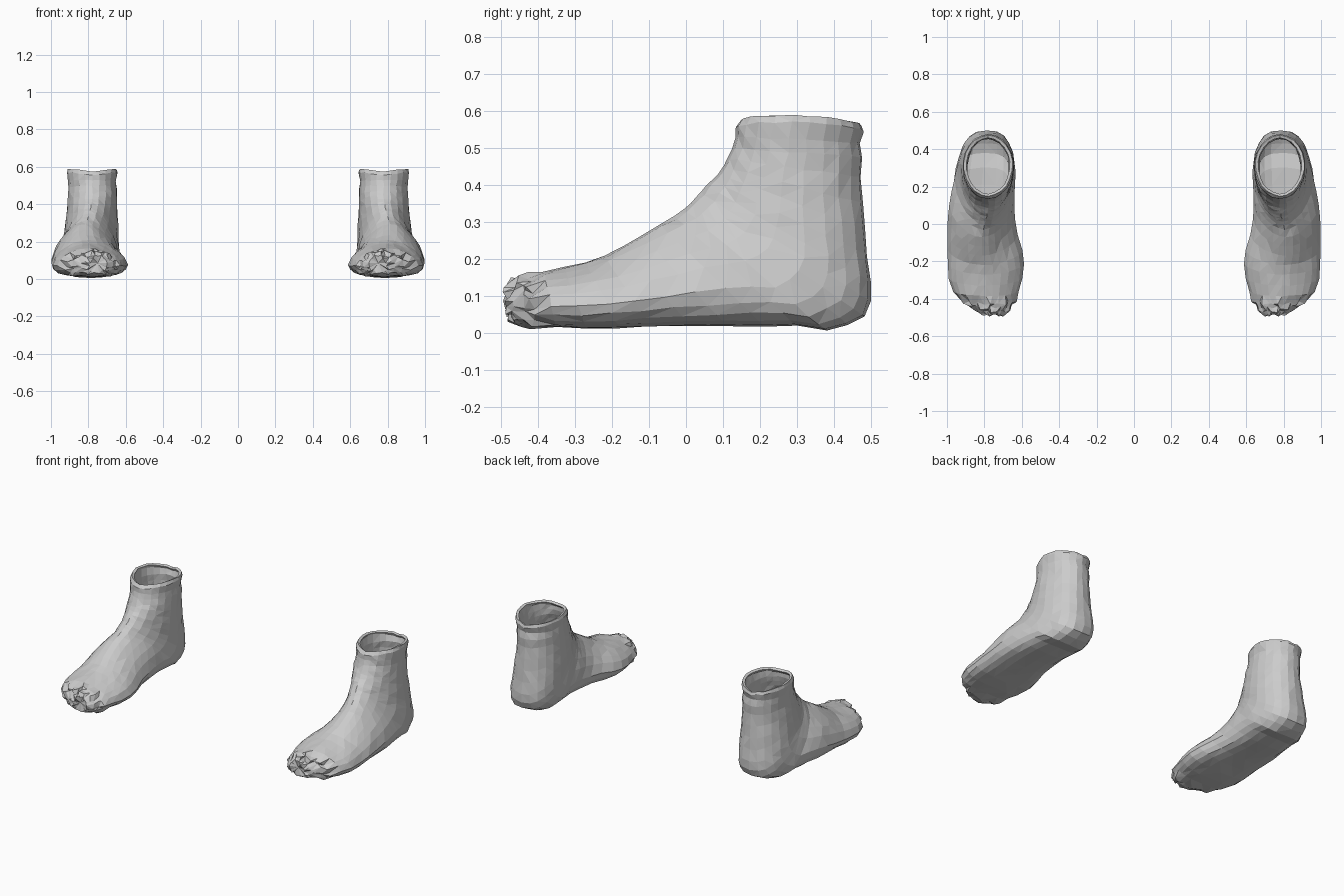
import bpy, bmesh, math, random

if "Cube" in bpy.data.objects:
    bpy.data.objects.remove(bpy.data.objects["Cube"])

random.seed(4)
SEG = 22

grey = bpy.data.materials.new("soft grey")
grey.diffuse_color = (0.6, 0.6, 0.6, 1)
grey.use_nodes = True
grey.node_tree.nodes["Principled BSDF"].inputs["Base Color"].default_value = grey.diffuse_color

# Rings fan from the ankle opening, round the heel, to the toes:
# front y, front z, back y, back z, half width, centre x
RINGS = [
    (.150, .575, .475, .560, .130, .780), (.136, .555, .482, .545, .136, .780),
    (.132, .530, .468, .515, .129, .780), (.124, .500, .478, .475, .130, .778),
    (.113, .472, .474, .420, .131, .777), (.100, .450, .478, .350, .135, .778),
    (.085, .430, .484, .280, .138, .780), (.070, .412, .491, .210, .142, .782),
    (.055, .396, .500, .140, .146, .785), (.040, .381, .499, .085, .150, .788),
    (.025, .366, .483, .045, .155, .790), (.012, .352, .440, .022, .160, .793),
    (-.005, .335, .380, .004, .165, .798), (-.03, .315, .300, .018, .170, .805),
    (-.07, .293, .210, .019, .175, .813), (-.12, .265, .110, .020, .180, .815),
    (-.17, .235, .010, .020, .188, .810), (-.22, .207, -.09, .017, .200, .797),
    (-.27, .192, -.18, .012, .206, .792), (-.33, .178, -.27, .011, .197, .794),
    (-.385, .167, -.35, .014, .176, .792), (-.425, .157, -.41, .016, .144, .778),
    (-.450, .150, -.44, .018, .118, .765), (-.475, .140, -.462, .025, .090, .755),
    (-.490, .122, -.480, .040, .055, .748),
]


def spow(value, power):
    return math.copysign(abs(value) ** power, value)


def ring_points(i, ring):
    fy, fz, by, bz, hw, cx = ring
    foot = min(1, max(0, (i - 4) / 8))        # 0 on the ankle, 1 on the foot
    toe = i >= len(RINGS) - 4
    noise = .011 if toe else .0025
    points = []
    for k in range(SEG):
        a = 2 * math.pi * k / SEG
        c, s = math.cos(a), math.sin(a)
        # boxier towards the sole, narrower over the instep
        e = 1 - .33 * foot if c < 0 else 1
        v, u = spow(c, e), spow(s, e)
        u *= 1 - .3 * foot * max(0, v + .2) / 1.2
        x = cx + hw * u
        y = (fy + by) / 2 + v * (fy - by) / 2
        z = (fz + bz) / 2 + v * (fz - bz) / 2
        if i < 2:
            z += .02 * abs(s)                 # raised sides of the rim
        x, y, z = (q + random.uniform(-noise, noise) for q in (x, y, z))
        points.append((min(x, 1), max(-.5, min(y, .5)), max(z, .002)))
    return points


# Sock skin lofted through the rings
bm = bmesh.new()
loops = [[bm.verts.new(p) for p in ring_points(i, r)] for i, r in enumerate(RINGS)]
for a, b in zip(loops, loops[1:]):
    for k in range(SEG):
        n = (k + 1) % SEG
        bm.faces.new((a[k], a[n], b[n], b[k]))

# Puckered toe end
tip = bm.verts.new((.75, -.478, .085))
for k in range(SEG):
    bm.faces.new((loops[-1][k], loops[-1][(k + 1) % SEG], tip))
bmesh.ops.recalc_face_normals(bm, faces=bm.faces)
if sum(f.normal.z * f.calc_area() for f in bm.faces if f.calc_center_median().z < .06) > 0:
    bmesh.ops.reverse_faces(bm, faces=bm.faces)
bmesh.ops.triangulate(bm, faces=bm.faces)

mesh = bpy.data.meshes.new("sock_pair")
bm.to_mesh(mesh)
bm.free()
mesh.materials.append(grey)
socks = bpy.data.objects.new("sock_pair", mesh)
bpy.context.collection.objects.link(socks)

# Cloth thickness, then the matching sock on the other side
cloth = socks.modifiers.new("cloth", 'SOLIDIFY')
cloth.thickness = .016
cloth.offset = -1
mirror = socks.modifiers.new("other_sock", 'MIRROR')
mirror.use_mirror_merge = False
